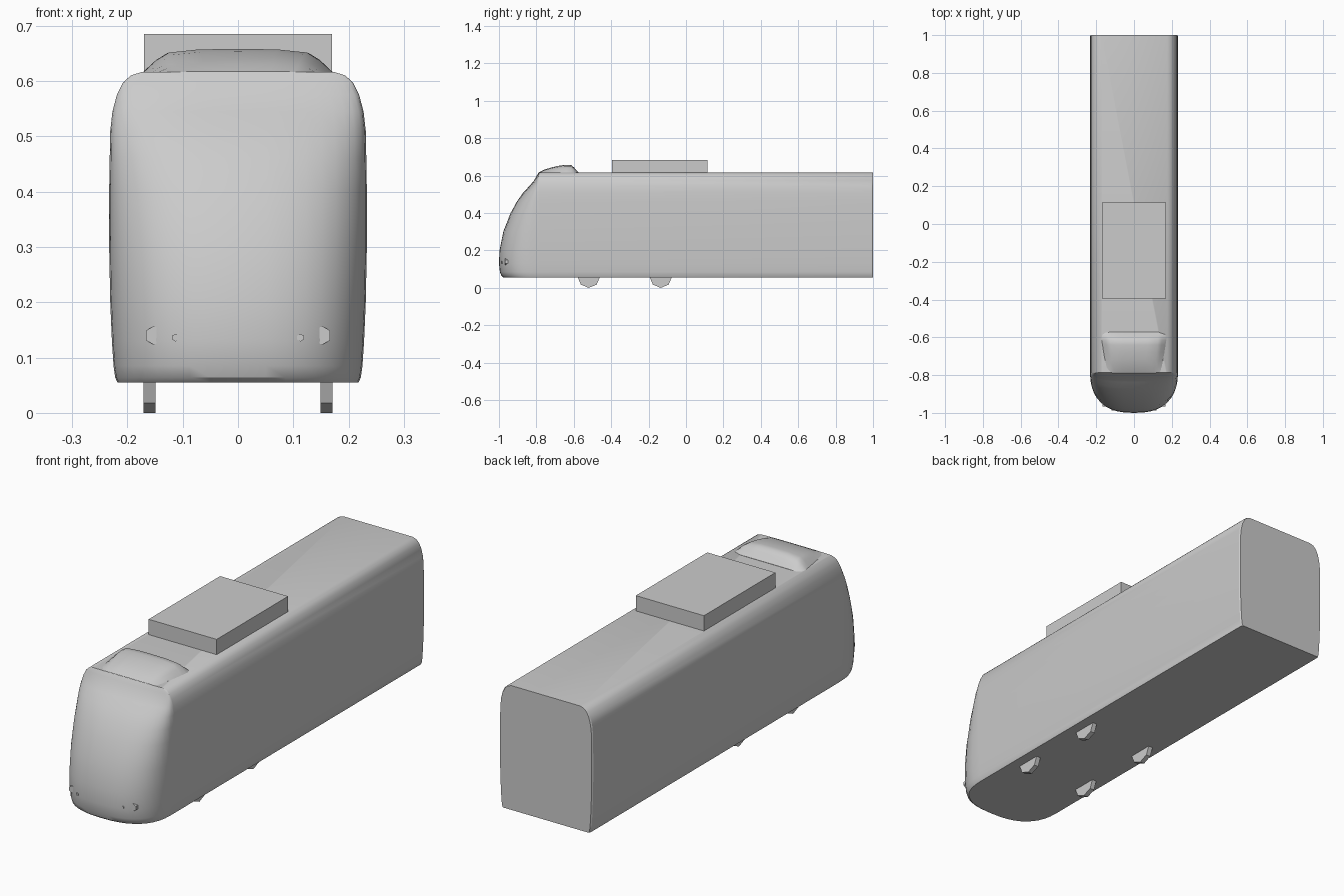
import bpy, bmesh, math
from mathutils import Matrix

if "Cube" in bpy.data.objects:
    bpy.data.objects.remove(bpy.data.objects["Cube"], do_unlink=True)

GREY = (0.6, 0.6, 0.6, 1)
paint = bpy.data.materials.new("light grey")
paint.use_nodes = True
paint.diffuse_color = GREY
paint.node_tree.nodes["Principled BSDF"].inputs["Base Color"].default_value = GREY


def finish(name, bm, smooth=None):
    bmesh.ops.recalc_face_normals(bm, faces=bm.faces[:])
    mesh = bpy.data.meshes.new(name)
    bm.to_mesh(mesh)
    bm.free()
    obj = bpy.data.objects.new(name, mesh)
    bpy.context.collection.objects.link(obj)
    mesh.materials.append(paint)
    if smooth:
        bpy.ops.object.select_all(action="DESELECT")
        obj.select_set(True)
        bpy.context.view_layer.objects.active = obj
        bpy.ops.object.shade_smooth_by_angle(angle=math.radians(smooth))
    return obj


def loft(name, rings, smooth):
    """Skin closed rings of equal length and cap both ends."""
    bm = bmesh.new()
    rows = [[bm.verts.new(p) for p in ring] for ring in rings]
    n = len(rows[0])
    for a, b in zip(rows, rows[1:]):
        for i in range(n):
            j = (i + 1) % n
            bm.faces.new((a[i], a[j], b[j], b[i]))
    bm.faces.new(rows[0])
    bm.faces.new(rows[-1])
    return finish(name, bm, smooth)


def cylinder(name, x, y, z, radius, depth, sides, axis):
    bm = bmesh.new()
    turn = Matrix.Rotation(math.pi / 2, 4, axis)
    spin = Matrix.Rotation(0 if axis == "Y" else math.pi / 6 * 0, 4, "Z")
    bmesh.ops.create_cone(bm, cap_ends=True, segments=sides, radius1=radius,
                          radius2=radius, depth=depth,
                          matrix=Matrix.Translation((x, y, z)) @ turn @ spin)
    return finish(name, bm)


# Body: stacked outlines, each with a straight rear and a rounded nose
NOSE_START, REAR, POWER, STEPS = -0.785, 1.0, 2.5, 20
levels = [  # height, half width, nose tip
    (0.055, 0.218, -0.975), (0.064, 0.222, -0.987), (0.085, 0.225, -0.995),
    (0.13, 0.228, -1.0), (0.2, 0.231, -0.997), (0.3, 0.233, -0.977),
    (0.4, 0.233, -0.938), (0.46, 0.232, -0.905), (0.51, 0.231, -0.87),
    (0.545, 0.227, -0.837), (0.575, 0.219, -0.812), (0.597, 0.208, -0.8),
    (0.61, 0.194, -0.792), (0.616, 0.175, -0.788)]


def outline(z, w, tip):
    ring = [(w - 0.004, REAR, z), (w, REAR - 0.006, z)]
    for i in range(STEPS + 1):
        t = math.pi * i / STEPS
        c, s = math.cos(t), max(math.sin(t), 0)
        x = math.copysign(w * abs(c) ** (2 / POWER), c)
        ring.append((x, NOSE_START + (tip - NOSE_START) * s ** (2 / POWER), z))
    return ring + [(-w, REAR - 0.006, z), (0.004 - w, REAR, z)]


loft("body", [outline(*level) for level in levels], 32)

# Roof fairing behind the nose
stations = [  # position, half width, height
    (-0.787, 0.14, 0.002), (-0.76, 0.147, 0.016), (-0.72, 0.155, 0.029),
    (-0.68, 0.162, 0.038), (-0.64, 0.168, 0.043), (-0.615, 0.172, 0.042),
    (-0.6, 0.173, 0.03), (-0.585, 0.168, 0.014), (-0.573, 0.15, 0.002)]
arch = [(1, 0), (0.86, 0.55), (0.74, 0.85), (0.42, 0.98)]
half = arch + [(0, 1)] + [(-u, v) for u, v in reversed(arch)]
loft("roof_fairing", [[(w * u, y, 0.615 + h * v) for u, v in half]
                      for y, w, h in stations], 40)

# Roof equipment box
bm = bmesh.new()
bmesh.ops.create_cube(bm, size=1, matrix=Matrix.Translation((0, -0.14, 0.648))
                      @ Matrix.Diagonal((0.34, 0.51, 0.074, 1)))
finish("roof_box", bm)

# Wheels showing under the floor, and headlamps, on both sides
for side, x in (("left", 1), ("right", -1)):
    for place, y in (("front", -0.52), ("rear", -0.135)):
        cylinder(f"{place}_{side}_wheel", x * 0.16, y, 0.06, 0.06, 0.022, 8, "Y")
    cylinder(f"{side}_headlamp", x * 0.152, -0.955, 0.14, 0.017, 0.024, 6, "X")
    cylinder(f"{side}_marker_lamp", x * 0.113, -0.975, 0.136, 0.007, 0.024, 6, "X")
